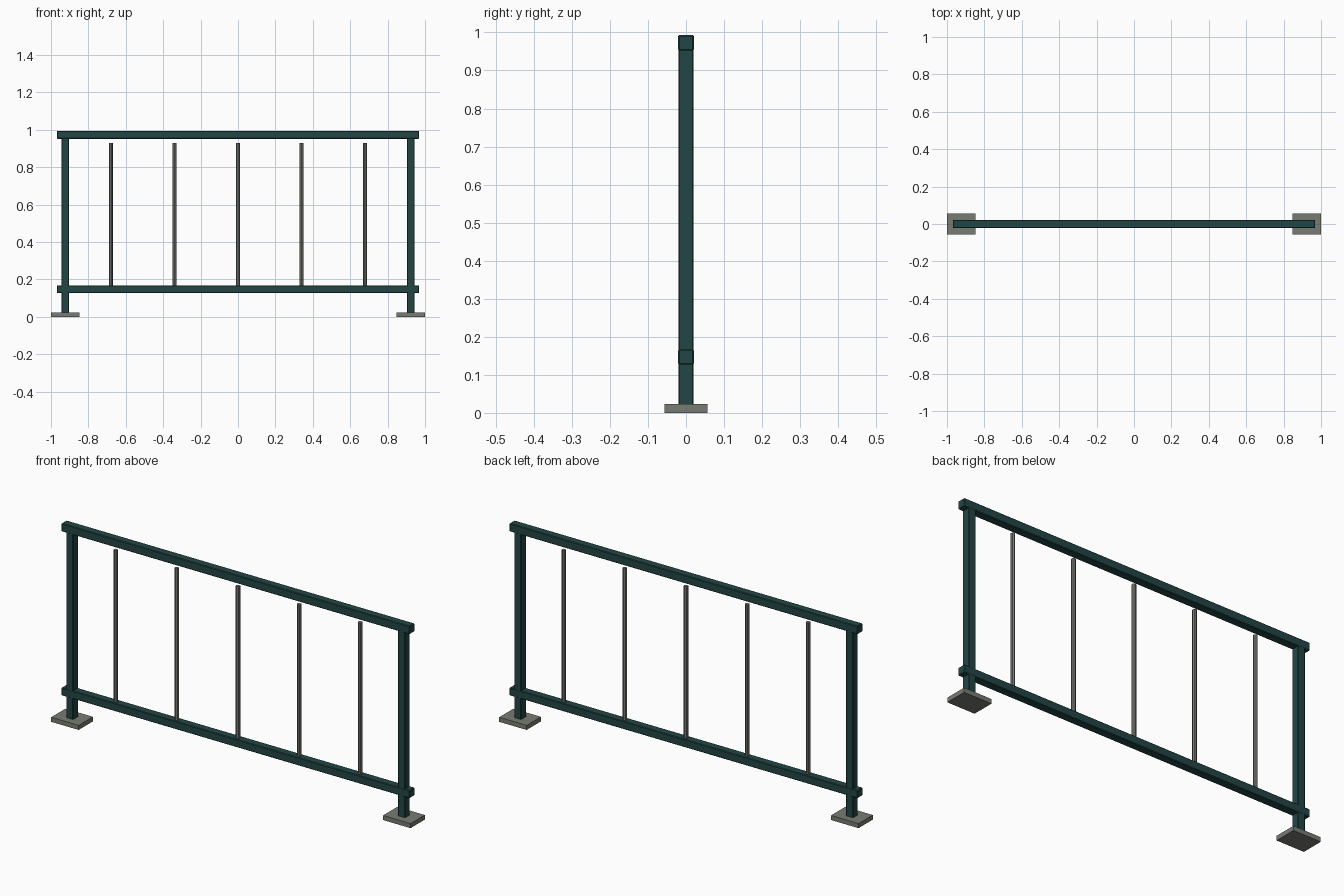
import bpy

if "Cube" in bpy.data.objects:
    bpy.data.objects.remove(bpy.data.objects["Cube"])


def material(name, rgb):
    m = bpy.data.materials.new(name)
    m.diffuse_color = (*rgb, 1)
    m.use_nodes = True
    m.node_tree.nodes["Principled BSDF"].inputs["Base Color"].default_value = m.diffuse_color
    return m


GREEN = material("dark green paint", (0.016, 0.062, 0.060))
STEEL = material("grey steel", (0.19, 0.20, 0.175))


def box(name, x, y, z, mat, bevel=0.0):
    """Box from (min, max) ranges, with an optional small edge bevel."""
    bpy.ops.mesh.primitive_cube_add(
        size=1, location=[(r[0] + r[1]) / 2 for r in (x, y, z)])
    ob = bpy.context.object
    ob.name = name
    ob.scale = [r[1] - r[0] for r in (x, y, z)]
    bpy.ops.object.transform_apply(location=False, rotation=False, scale=True)
    ob.data.materials.append(mat)
    if bevel:
        mod = ob.modifiers.new("edge bevel", 'BEVEL')
        mod.width = bevel
        mod.segments = 1
    return ob


# Horizontal rails
for name, z in (("top_rail", (0.952, 0.993)), ("bottom_rail", (0.127, 0.167))):
    box(name, (-0.969, 0.969), (-0.0205, 0.0205), z, GREEN, 0.003)

# End posts on square base plates
for side, s in (("left", -1), ("right", 1)):
    cx = s * 0.9235
    box(side + "_post", (cx - 0.02, cx + 0.02), (-0.02, 0.02), (0.001, 0.975), GREEN, 0.003)
    box(side + "_base_plate", (cx - 0.0765, cx + 0.0765), (-0.0565, 0.0565), (0, 0.023), STEEL)

# Thin round balusters rising from the bottom rail, stopping short of the top rail
for i in range(5):
    bpy.ops.mesh.primitive_cylinder_add(
        vertices=8, radius=0.0105, depth=0.78, location=((i - 2) * 0.34, 0, 0.54))
    ob = bpy.context.object
    ob.name = f"baluster_{i + 1}"
    ob.data.materials.append(STEEL)
